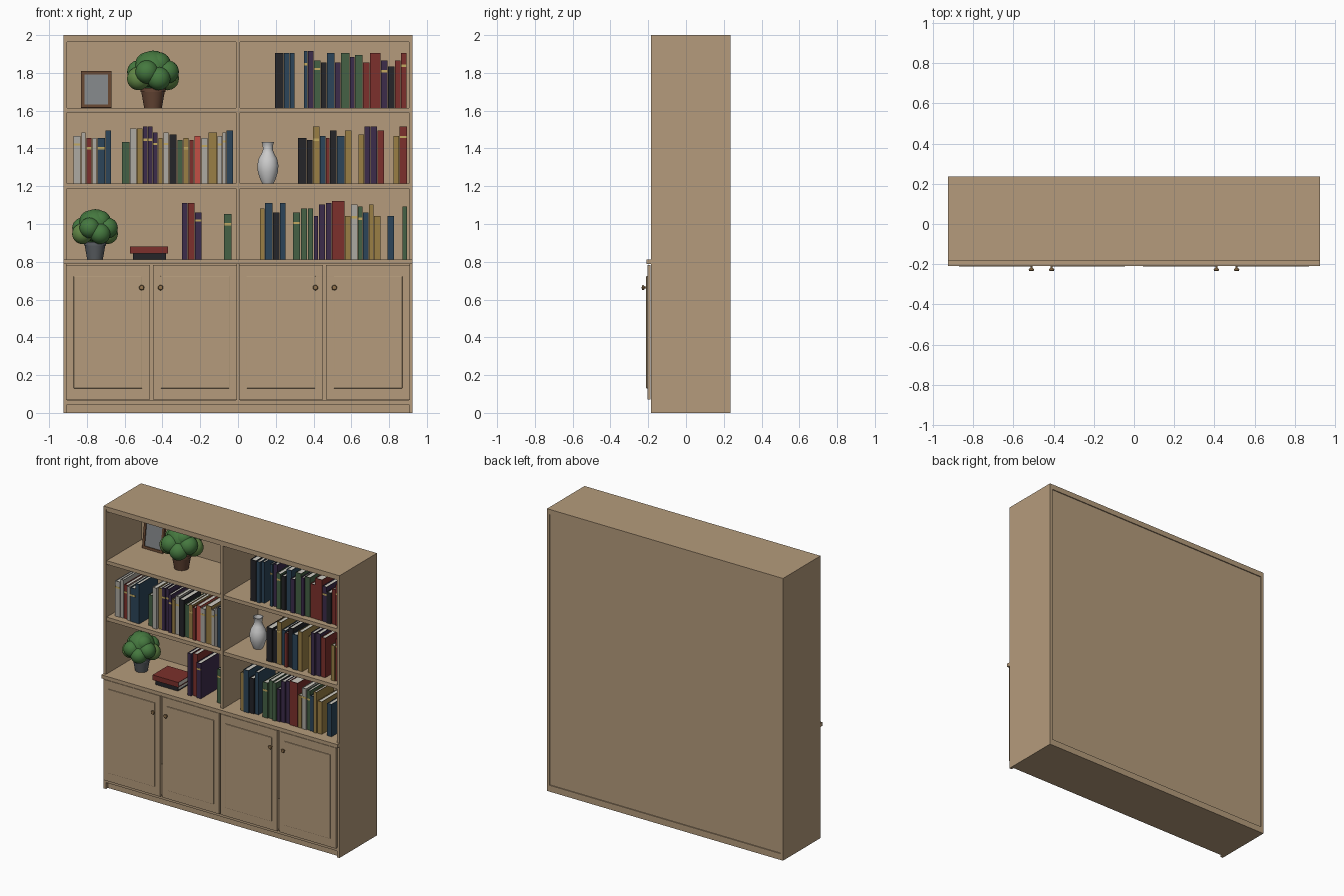
import bpy, bmesh, math, random
from mathutils import Matrix, Vector

if "Cube" in bpy.data.objects:
    bpy.data.objects.remove(bpy.data.objects["Cube"])

random.seed(4)


def mat(name, r, g, b):
    m = bpy.data.materials.new(name)
    m.diffuse_color = (r, g, b, 1)
    m.use_nodes = True
    m.node_tree.nodes["Principled BSDF"].inputs["Base Color"].default_value = m.diffuse_color
    return m


WOOD = mat("wood", .46, .33, .20)
BRASS = mat("brass", .30, .18, .08)
PAGES = mat("pages", .62, .60, .54)
GOLD = mat("gold_band", .55, .40, .12)
LEAF = mat("leaf", .06, .19, .05)
LEAF2 = mat("leaf_light", .12, .24, .06)
CLAY = mat("clay", .13, .06, .035)
SLATE = mat("slate", .10, .11, .12)
CERAMIC = mat("ceramic", .62, .62, .62)
FRAME = mat("frame_wood", .13, .06, .03)
PHOTO = mat("photo", .22, .23, .24)
COVERS = {
    "b": mat("navy", .025, .06, .10), "g": mat("green", .06, .12, .06),
    "p": mat("purple", .045, .025, .07), "r": mat("red", .20, .03, .025),
    "R": mat("bright_red", .55, .08, .06), "y": mat("mustard", .32, .21, .06),
    "w": mat("cream", .42, .40, .36), "k": mat("black", .018, .018, .022),
}


def finish(name, bm, mats, smooth=False):
    me = bpy.data.meshes.new(name)
    bmesh.ops.recalc_face_normals(bm, faces=bm.faces)
    for f in bm.faces:
        f.smooth = smooth
    bm.to_mesh(me)
    bm.free()
    for m in mats:
        me.materials.append(m)
    ob = bpy.data.objects.new(name, me)
    bpy.context.collection.objects.link(ob)
    return ob


def boxes(name, parts, mats):
    """One object from boxes (x0, x1, y0, y1, z0, z1, material slot)."""
    bm = bmesh.new()
    for x0, x1, y0, y1, z0, z1, slot in parts:
        m = Matrix.Translation(((x0 + x1) / 2, (y0 + y1) / 2, (z0 + z1) / 2)) \
            @ Matrix.Diagonal((x1 - x0, y1 - y0, z1 - z0, 1))
        for v in bmesh.ops.create_cube(bm, size=1, matrix=m)["verts"]:
            for f in v.link_faces:
                f.material_index = slot
    return finish(name, bm, mats)


def board(name, *dims):
    return boxes(name, [dims + (0,)], [WOOD])


def lathe(name, profile, loc, material, steps=32):
    """Spin (radius, height) points around z."""
    bm = bmesh.new()
    vs = [bm.verts.new((r, 0, z)) for r, z in profile]
    es = [bm.edges.new(p) for p in zip(vs, vs[1:])]
    bmesh.ops.spin(bm, geom=vs + es, cent=(0, 0, 0), axis=(0, 0, 1),
                   angle=2 * math.pi, steps=steps)
    bmesh.ops.remove_doubles(bm, verts=bm.verts, dist=1e-5)
    ob = finish(name, bm, [material], True)
    ob.location = loc
    bpy.context.view_layer.objects.active = ob
    ob.select_set(True)
    bpy.ops.object.shade_smooth_by_angle(angle=math.radians(40))
    ob.select_set(False)
    return ob


# carcass
for s, side in ((-1, "left"), (1, "right")):
    board(side + "_side", *sorted((s * .905, s * .925)), -.185, .235, 0, 1.98)
board("top_board", -.925, .925, -.185, .235, 1.98, 2.0)
board("top_rail", -.905, .905, -.18, .235, 1.963, 1.98)
board("back_panel", -.905, .905, .212, .228, .045, 1.963)
board("plinth", -.905, .905, -.165, .235, 0, .045)
board("cabinet_floor", -.905, .905, -.185, .212, .045, .068)
board("countertop", -.925, .925, -.208, .212, .787, .812)
board("lower_divider", -.01, .01, -.183, .212, .068, .787)
board("upper_divider", -.01, .01, -.18, .212, .812, 1.963)
for i, z in enumerate((1.215, 1.615)):
    for s in (-1, 1):
        board(f"shelf_{i}", *sorted((s * .01, s * .905)), -.178, .212, z - .026, z)

# doors with raised panels and knobs
KNOB = [(0, 0), (.006, 0), (.005, .010), (.012, .014), (.014, .019), (.011, .024), (0, .026)]
for s in (-1, 1):
    for x0, x1, kx in ((.005, .45, .41), (.467, .91, .51)):
        a, b = sorted((s * x0, s * x1))
        board("door", a, b, -.205, -.187, .07, .783)
        panel = board("door_panel", a + .04, b - .04, -.211, -.203, .13, .725)
        bev = panel.modifiers.new("bevel", "BEVEL")
        bev.width, bev.segments = .003, 2
        knob = lathe("door_knob", KNOB, (s * kx, -.209, .663), BRASS, 20)
        knob.rotation_euler.x = math.pi / 2


def book(x, z, w, h, color):
    """Upright book: spine, two cover boards, page block, maybe a gold band."""
    y0 = -.145 + random.uniform(0, .02)
    y1 = y0 + random.uniform(.19, .22)
    x1, t = x + w, .003
    parts = [(x, x1, y0, y0 + t, z, z + h, 0),
             (x, x + t, y0 + t, y1, z, z + h, 0),
             (x1 - t, x1, y0 + t, y1, z, z + h, 0),
             (x + t, x1 - t, y0 + t, y1 - .005, z + .004, z + h - .005, 1)]
    if random.random() < .35:
        bz = z + h * random.choice((.75, .8))
        parts.append((x, x1, y0 - .001, y0 + .001, bz, bz + .012, 2))
    boxes("book", parts, [COVERS[color], PAGES, GOLD])


# runs of books: start x, shelf z, then cover colour + thickness (hex) + height step
RUNS = [
    (.195, 1.615, "k97 b67 b57"),
    (.349, 1.615, "b48 p68 g73 k62 b87 p62 g97 p55 g86 r72 rb7 p73 k70 r63 r67"),
    (-.872, 1.215, "w83 w55 r62 w52 b82 b66"),
    (-.613, 1.215, "g80 w77 y67 p58 p58 p55 y52 w65 k84 g61 y62 r51 R73 w72 y95 w53 w45 b76"),
    (.317, 1.215, "k92 k61 y78 b63 r42 k76 b83 y76"),
    (.639, 1.215, "y64 p68 p78 r76"),
    (.824, 1.215, "y63 r88"),
    (-.296, .812, "p68 r78 p73"),
    (-.074, .812, "g82"),
    (.116, .812, "y55 b88 k73 b68"),
    (.290, .812, "g83 g75 g65 p51 p77 p68 rd9 y61 w77 g56 b63 y57 y71"),
    (.792, .812, "b71"),
    (.872, .812, "g56"),
]
for x, z, run in RUNS:
    for color, thick, step in run.split():
        w = int(thick, 16) * .0053
        book(x, z, w - .003, .22 + .01 * int(step), color)
        x += w


# lying books
def flat_book(name, x0, x1, y0, y1, z0, z1, color):
    t = .004
    boxes(name, [(x0, x1, y0, y1, z0, z0 + t, 0), (x0, x1, y0, y1, z1 - t, z1, 0),
                 (x0, x1, y0, y0 + t, z0 + t, z1 - t, 0),
                 (x0 + .004, x1 - .004, y0 + t, y1 - .004, z0 + t, z1 - t, 1)],
          [COVERS[color], PAGES])


flat_book("lying_book_lower", -.555, -.38, -.13, .02, .812, .844, "k")
flat_book("lying_book_upper", -.572, -.37, -.14, .03, .844, .88, "r")

# vase
lathe("vase", [(0, 0), (.030, 0), (.040, .02), (.053, .06), (.056, .095), (.049, .13),
               (.033, .16), (.026, .18), (.028, .205), (.034, .22), (.029, .22),
               (.021, .18), (0, .17)], (.158, 0, 1.215), CERAMIC)


# potted plants: tapered pot, crown ball and a ring of leaf balls
def plant(x, y, z, k, pot):
    lathe("plant_pot", [(0, 0), (.047 * k, 0), (.062 * k, .085 * k), (.067 * k, .085 * k),
                        (.067 * k, .105 * k), (.056 * k, .105 * k), (.054 * k, .09 * k),
                        (0, .09 * k)], (x, y, z), pot)
    balls = [(0, 0, .205, .098), (-.03, .02, .23, .065), (.03, -.02, .23, .065)]
    for i in range(8):
        a = math.radians(45 * i + 22)
        balls.append((.082 * math.cos(a), .082 * math.sin(a), .155 + .035 * (i % 2), .062))
    bm = bmesh.new()
    for i, (bx, by, bz, r) in enumerate(balls):
        m = Matrix.Translation(Vector((bx, by, bz)) * k)
        for v in bmesh.ops.create_icosphere(bm, subdivisions=3, radius=r * k, matrix=m)["verts"]:
            for f in v.link_faces:
                f.material_index = i % 4 == 3
    ob = finish("plant_leaves", bm, [LEAF, LEAF2], True)
    ob.location = (x, y, z)


plant(-.45, .01, 1.615, 1.0, CLAY)
plant(-.757, .0, .812, .88, SLATE)

# picture frame leaning back
frame = boxes("picture_frame", [(-.08, -.063, 0, .018, 0, .195, 0), (.063, .08, 0, .018, 0, .195, 0),
                                (-.063, .063, 0, .018, 0, .017, 0), (-.063, .063, 0, .018, .178, .195, 0),
                                (-.063, .063, .006, .014, .017, .178, 1)], [FRAME, PHOTO])
frame.location = (-.75, .11, 1.616)
frame.rotation_euler.x = math.radians(-8)
